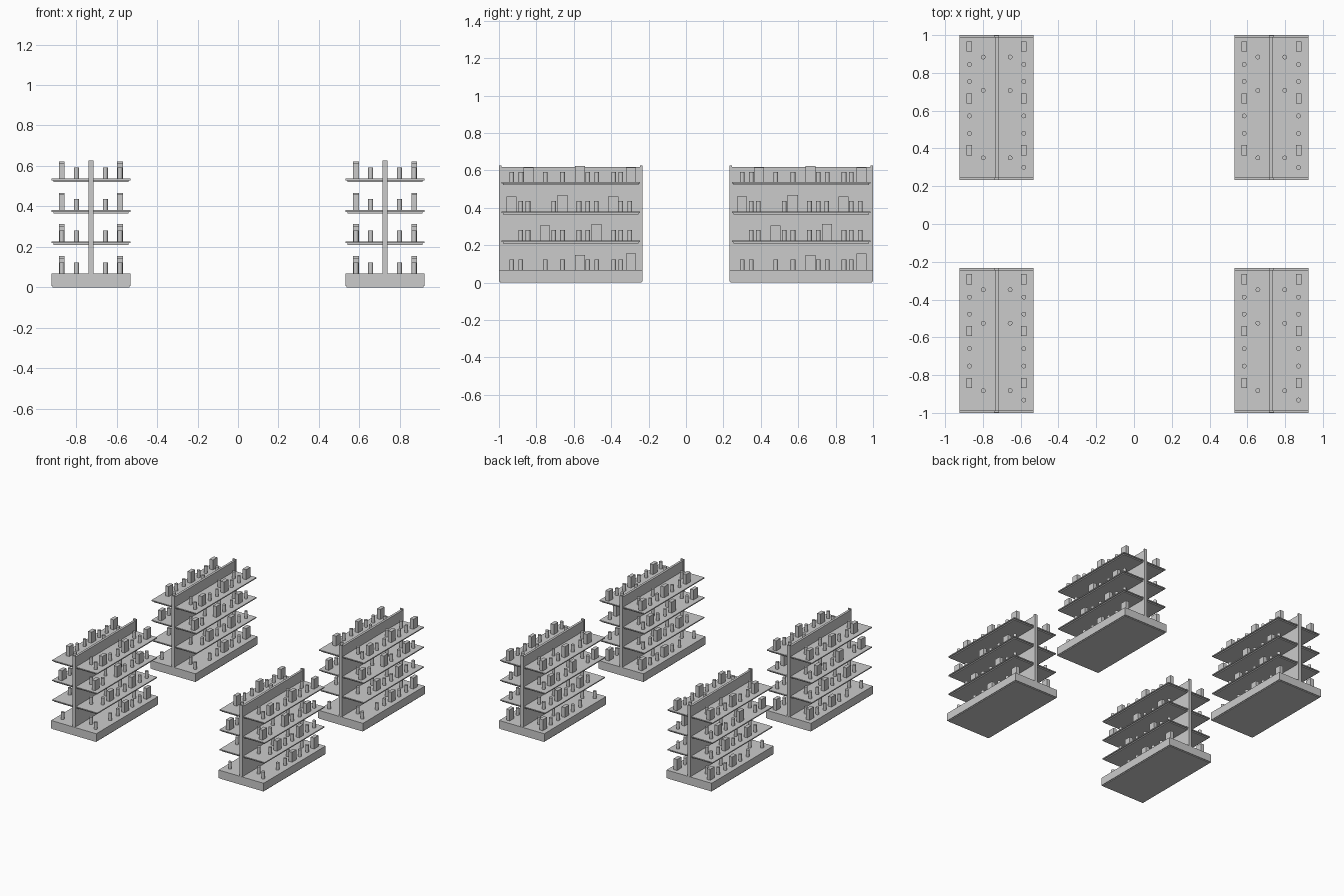
import bpy, bmesh, math
from mathutils import Matrix, Vector

if "Cube" in bpy.data.objects:
    bpy.data.objects.remove(bpy.data.objects["Cube"])

grey = bpy.data.materials.new("shelf grey")
grey.diffuse_color = (0.6, 0.6, 0.6, 1)
grey.use_nodes = True
grey.node_tree.nodes["Principled BSDF"].inputs["Base Color"].default_value = grey.diffuse_color

HALF_W, HALF_L = 0.196, 0.384
SHELF_TOPS = [0.068, 0.226, 0.381, 0.537]
OUTER, INNER = 0.144, 0.071      # goods rows, distance from the back panel


def add_box(bm, x0, x1, y0, y1, z0, z1):
    m = Matrix.Translation(((x0 + x1) / 2, (y0 + y1) / 2, (z0 + z1) / 2))
    m = m @ Matrix.Diagonal((x1 - x0, y1 - y0, z1 - z0, 1))
    bmesh.ops.create_cube(bm, size=1, matrix=m)


def add_can(bm, x, y, z, r=0.0125, h=0.055):
    bmesh.ops.create_cone(bm, cap_ends=True, segments=16, radius1=r, radius2=r,
                          depth=h, matrix=Matrix.Translation((x, y, z + h / 2)))


def finish(bm, name):
    me = bpy.data.meshes.new(name)
    bm.to_mesh(me)
    bm.free()
    me.materials.append(grey)
    return me


# Plinth with a slightly recessed foot
bm = bmesh.new()
add_box(bm, -HALF_W, HALF_W, -HALF_L, HALF_L, 0.006, 0.068)
add_box(bm, -HALF_W + .006, HALF_W - .006, -HALF_L + .006, HALF_L - .006, 0, 0.006)
base = finish(bm, "plinth")

# Central panel with an upright at each end
bm = bmesh.new()
add_box(bm, -0.009, 0.009, -0.371, 0.371, 0.068, 0.617)
panel = finish(bm, "back_panel")
bm = bmesh.new()
for s in (-1, 1):
    y = sorted((s * 0.371, s * 0.383))
    add_box(bm, -0.013, 0.013, y[0], y[1], 0.068, 0.627)
posts = finish(bm, "end_posts")

# Shelf boards with a narrower tray beneath, one on each side of the panel
bm = bmesh.new()
for top in SHELF_TOPS[1:]:
    for s in (-1, 1):
        x = sorted((s * 0.009, s * HALF_W))
        add_box(bm, x[0], x[1], -0.371, 0.371, top - 0.008, top)
        x = sorted((s * 0.009, s * (HALF_W - 0.01)))
        add_box(bm, x[0], x[1], -0.362, 0.362, top - 0.016, top - 0.008)
shelves = finish(bm, "shelf_boards")

# Goods layout per shelf: cartons, outer cans, inner cans
LAYOUT = [
    ([.049, .322], [-.316, -.136, -.044, .139, .229], [-.268, .091, .268]),
    ([-.137, .137], [-.229, -.044, .044, .229, .316], [-.268, -.091, .091, .268]),
    ([-.317, -.045, .227], [-.229, .044, .136, .316], [-.268, -.091, .091, .268]),
    ([-.226, .049, .323], [-.316, -.136, -.044, .139, .229], [-.266, .091, .268]),
]
boxes, cans = bmesh.new(), bmesh.new()
for top, (carton_y, outer_y, inner_y) in zip(SHELF_TOPS, LAYOUT):
    for s in (-1, 1):
        for i, y in enumerate(carton_y):
            h = 0.086 if i == 1 else 0.078
            add_box(boxes, s * OUTER - .0145, s * OUTER + .0145,
                    y - .027, y + .027, top, top + h)
        for y in outer_y:
            # the left side of the top shelf has one can fewer
            if not (s < 0 and top > 0.5 and y < -0.3):
                add_can(cans, s * OUTER, y, top)
        for y in inner_y:
            add_can(cans, s * INNER, y, top)
cartons = finish(boxes, "cartons")
can_mesh = finish(cans, "cans")
can_mesh.shade_smooth()
can_mesh.set_sharp_from_angle(angle=math.radians(40))

# Four identical shelving units
for row, sy in (("front", -1), ("rear", 1)):
    for side, sx in (("left", -1), ("right", 1)):
        for me in (base, panel, posts, shelves, cartons, can_mesh):
            ob = bpy.data.objects.new(f"{row}_{side}_{me.name}", me)
            ob.location = Vector((sx * 0.727, sy * 0.616, 0))
            bpy.context.collection.objects.link(ob)
